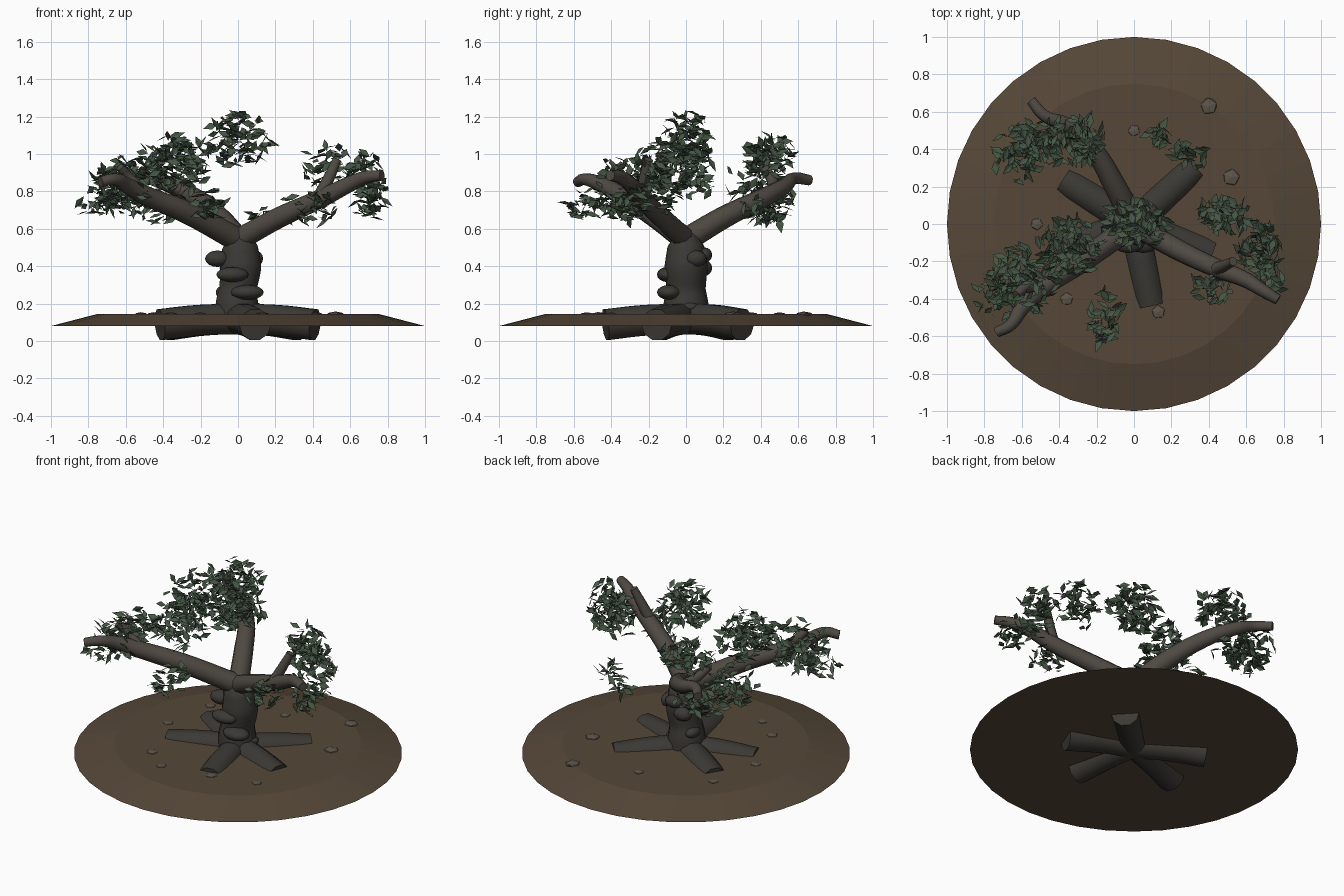
import bpy, bmesh, math, random
from mathutils import Vector, Matrix, Euler

if "Cube" in bpy.data.objects:
    bpy.data.objects.remove(bpy.data.objects["Cube"])

random.seed(11)


def material(name, rgb):
    m = bpy.data.materials.new(name)
    m.diffuse_color = (*rgb, 1)
    m.use_nodes = True
    m.node_tree.nodes["Principled BSDF"].inputs["Base Color"].default_value = m.diffuse_color
    return m


SOIL = material("soil", (0.092, 0.064, 0.040))
BARK = material("dark_bark", (0.044, 0.041, 0.035))
WOOD = material("branch_bark", (0.078, 0.067, 0.055))
LEAF = material("leaf_green", (0.060, 0.095, 0.058))
STONE = material("stone", (0.11, 0.09, 0.07))


def mesh_object(name, bm, mat, smooth=False):
    me = bpy.data.meshes.new(name)
    bm.to_mesh(me)
    bm.free()
    me.materials.append(mat)
    for p in me.polygons:
        p.use_smooth = smooth
    ob = bpy.data.objects.new(name, me)
    bpy.context.collection.objects.link(ob)
    return ob


def tube(name, pts, mat):
    """Capped tapering tube through (x, y, z, radius) points."""
    cu = bpy.data.curves.new(name, 'CURVE')
    cu.dimensions = '3D'
    cu.bevel_depth = 1.0
    cu.bevel_resolution = 3
    cu.resolution_u = 5
    cu.use_fill_caps = True
    sp = cu.splines.new('BEZIER')
    sp.bezier_points.add(len(pts) - 1)
    for bp, (x, y, z, r) in zip(sp.bezier_points, pts):
        bp.co = (x, y, z)
        bp.radius = r
        bp.handle_left_type = bp.handle_right_type = 'AUTO'
    cu.materials.append(mat)
    ob = bpy.data.objects.new(name, cu)
    bpy.context.collection.objects.link(ob)
    bpy.ops.object.select_all(action='DESELECT')
    bpy.context.view_layer.objects.active = ob
    ob.select_set(True)
    bpy.ops.object.convert(target='MESH')
    bpy.ops.object.shade_smooth_by_angle(angle=math.radians(40))


# soil mound: flat top, sloping rim
bm = bmesh.new()
bmesh.ops.create_cone(bm, cap_ends=True, segments=36, radius1=1.0, radius2=0.75, depth=0.065,
                      matrix=Matrix.Translation((0, 0, 0.1125)))
mesh_object("soil_mound", bm, SOIL)

# trunk
tube("trunk", [(0, 0, 0.10, 0.125), (-0.005, 0, 0.20, 0.12), (0.0, 0, 0.28, 0.105),
               (0.015, 0.0, 0.40, 0.115), (0.01, 0, 0.50, 0.10), (0, 0, 0.57, 0.06)], BARK)

# knots on the trunk: position and radii
knots = [(-0.11, -0.03, 0.44, 0.068, 0.05, 0.044), (-0.03, -0.10, 0.355, 0.088, 0.055, 0.040),
         (0.05, -0.09, 0.26, 0.09, 0.065, 0.040), (0.09, 0.05, 0.44, 0.045, 0.06, 0.045),
         (0.02, 0.10, 0.46, 0.06, 0.04, 0.040), (-0.04, 0.09, 0.39, 0.06, 0.05, 0.045),
         (-0.08, 0.04, 0.26, 0.04, 0.06, 0.035), (0.08, 0.02, 0.18, 0.05, 0.05, 0.03),
         (0.0, 0.0, 0.55, 0.075, 0.07, 0.05)]
bm = bmesh.new()
for x, y, z, a, b, c in knots:
    bmesh.ops.create_uvsphere(bm, u_segments=14, v_segments=8, radius=1,
                              matrix=Matrix.Translation((x, y, z)) @ Matrix.Diagonal((a, b, c, 1)))
mesh_object("trunk_knots", bm, BARK, True)

# roots
for i, deg in enumerate((-78, -21, 43, 148, 198)):
    c, s = math.cos(math.radians(deg)), math.sin(math.radians(deg))
    tube(f"root_{i + 1}", [(0, 0, 0.118, 0.085), (c * .22, s * .22, 0.111, 0.086),
                           (c * .44, s * .44, 0.087, 0.087)], BARK)

# main branches
tube("branch_right", [(0, 0, .54, .06), (.22, -.13, .66, .056), (.45, -.24, .765, .050),
                      (.60, -.30, .84, .042), (.68, -.35, .875, .035), (.77, -.405, .885, .028)], WOOD)
tube("branch_left_front", [(0, 0, .54, .065), (-.28, -.20, .69, .060), (-.50, -.35, .78, .052),
                           (-.60, -.45, .835, .042), (-.66, -.54, .865, .032), (-.735, -.58, .85, .028)], WOOD)
tube("branch_left_back", [(0, 0, .54, .065), (-.10, .20, .66, .060), (-.22, .40, .76, .052),
                          (-.36, .53, .83, .042), (-.48, .58, .87, .032), (-.55, .66, .86, .028)], WOOD)

# side twigs
tube("twig_right", [(.44, -.24, .78, .035), (.49, -.22, .88, .03), (.53, -.20, .97, .024)], WOOD)
tube("twig_left_front", [(-.50, -.34, .79, .035), (-.58, -.34, .87, .03), (-.63, -.38, .93, .024)], WOOD)
tube("twig_left_back", [(-.30, .47, .80, .035), (-.39, .46, .86, .03), (-.46, .41, .94, .024)], WOOD)

# foliage clouds: centre, radii, leaf count
clouds = [
    ("crown_leaves", .01, 0.0, 1.08, .18, .14, .15, 130),
    ("right_inner_leaves", .48, .05, .91, .16, .11, .16, 70),
    ("right_outer_leaves", .66, -.13, .85, .13, .15, .18, 85),
    ("right_tip_leaves", .72, -.29, .75, .09, .11, .11, 35),
    ("right_low_leaves", .42, -.33, .71, .12, .12, .09, 38),
    ("back_inner_leaves", .12, .48, .66, .08, .07, .05, 18),
    ("back_outer_leaves", .30, .37, .69, .10, .08, .08, 25),
    ("left_front_leaves", -.60, -.31, .86, .22, .20, .15, 140),
    ("left_front_top_leaves", -.34, -.12, .91, .18, .18, .17, 115),
    ("left_front_tip_leaves", -.70, -.38, .73, .17, .15, .09, 50),
    ("left_front_low_leaves", -.15, -.50, .72, .11, .16, .09, 45),
    ("left_back_leaves", -.60, .38, .84, .16, .17, .16, 90),
    ("left_back_top_leaves", -.33, .45, .99, .20, .15, .12, 105),
    ("left_back_low_leaves", -.43, .46, .73, .20, .14, .10, 60),
]


def add_leaf(bm, centre):
    """Diamond leaf, slightly folded along its midrib."""
    length, w = random.uniform(.065, .10), random.uniform(.016, .022)
    rot = Euler((random.gauss(0, .8), random.gauss(0, .5), random.uniform(0, 2 * math.pi))).to_matrix()
    local = ((-length / 2, 0, 0), (0, -w, .004), (length / 2, 0, 0), (0, w, .004))
    a, b, c, d = [bm.verts.new(centre + rot @ Vector(p)) for p in local]
    bm.faces.new((a, b, c))
    bm.faces.new((a, c, d))


for name, x, y, z, rx, ry, rz, count in clouds:
    bm = bmesh.new()
    for _ in range(count):
        d = Vector([random.gauss(0, 1) for _ in range(3)]).normalized() * random.random() ** 0.4
        add_leaf(bm, Vector((x + d.x * rx, y + d.y * ry, z + d.z * rz)))
    mesh_object(name, bm, LEAF)

# scattered five-sided pebbles
bm = bmesh.new()
for x, y in ((0, .5), (.40, .63), (.52, .25), (.13, -.47), (.42, -.40), (-.2, -.53),
             (-.36, -.40), (-.52, 0), (-.45, .35)):
    bmesh.ops.create_icosphere(bm, subdivisions=1, radius=random.uniform(.035, .05),
                               matrix=Matrix.Translation((x, y, .143))
                               @ Matrix.Rotation(random.uniform(0, 6), 4, 'Z')
                               @ Matrix.Diagonal((1, 1, .3, 1)))
mesh_object("pebbles", bm, STONE)
